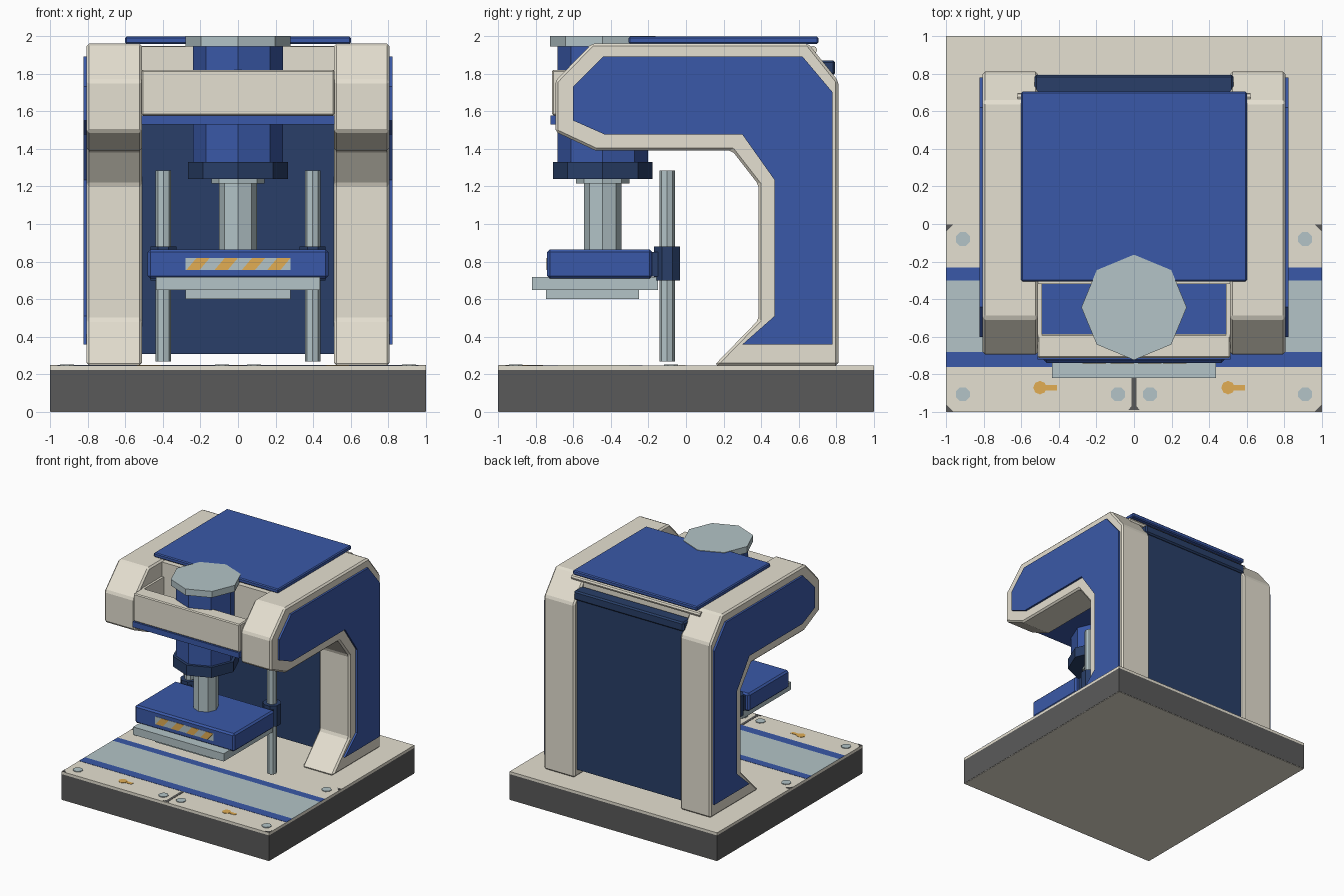
import bpy, bmesh, math

if "Cube" in bpy.data.objects:
    bpy.data.objects.remove(bpy.data.objects["Cube"])


def material(name, r, g, b):
    m = bpy.data.materials.new(name)
    lin = [((c / 255 + 0.055) / 1.055) ** 2.4 for c in (r, g, b)]
    m.diffuse_color = (*lin, 1)
    m.use_nodes = True
    m.node_tree.nodes["Principled BSDF"].inputs["Base Color"].default_value = m.diffuse_color
    return m


CREAM = material("cream paint", 229, 224, 209)
BLUE = material("blue paint", 58, 89, 168)
NAVY = material("navy paint", 41, 63, 104)
STEEL = material("pale steel", 179, 196, 199)
DARK = material("dark grey", 90, 90, 90)
OCHRE = material("ochre paint", 226, 174, 84)


def prism(name, pts, lo, hi, axis, mat, bevel=0.0):
    """Extrude a 2D outline along an axis: x uses (y,z), y uses (x,z), z uses (x,y)."""
    place = {"x": lambda p, h: (h, p[0], p[1]),
             "y": lambda p, h: (p[0], h, p[1]),
             "z": lambda p, h: (p[0], p[1], h)}[axis]
    bm = bmesh.new()
    a = [bm.verts.new(place(p, lo)) for p in pts]
    b = [bm.verts.new(place(p, hi)) for p in pts]
    bm.faces.new(a)
    bm.faces.new(b)
    n = len(pts)
    for i in range(n):
        j = (i + 1) % n
        bm.faces.new((a[i], a[j], b[j], b[i]))
    bmesh.ops.recalc_face_normals(bm, faces=bm.faces)
    me = bpy.data.meshes.new(name)
    bm.to_mesh(me)
    bm.free()
    me.materials.append(mat)
    ob = bpy.data.objects.new(name, me)
    bpy.context.collection.objects.link(ob)
    if bevel:
        mod = ob.modifiers.new("edge", "BEVEL")
        mod.width = bevel
        mod.segments = 1
        mod.limit_method = "ANGLE"
    return ob


def box(name, x0, x1, y0, y1, z0, z1, mat, bevel=0.0):
    return prism(name, [(x0, y0), (x1, y0), (x1, y1), (x0, y1)], z0, z1, "z", mat, bevel)


def ring(cx, cy, r, n=8, turn=0.0):
    return [(cx + r * math.cos(turn + math.tau * i / n),
             cy + r * math.sin(turn + math.tau * i / n)) for i in range(n)]


def post(name, x, y, r, z0, z1, mat, n=8, turn=0.0, bevel=0.0):
    return prism(name, ring(x, y, r, n, turn), z0, z1, "z", mat, bevel)


# Base: cream underside, dark slab, cream floor plate
box("base_underside", -0.998, 0.998, -0.998, 0.998, 0, 0.006, CREAM)
box("base_slab", -1, 1, -1, 1, 0.004, 0.225, DARK)
box("floor_plate", -1, 1, -1, 1, 0.225, 0.248, CREAM)

# Floor bands
box("steel_band", -1, 1, -0.68, -0.30, 0.246, 0.250, STEEL)
box("blue_band_rear", -1, 1, -0.30, -0.23, 0.246, 0.250, BLUE)
box("blue_band_front", -1, 1, -0.76, -0.68, 0.246, 0.250, BLUE)

# Gap between the front plates, worn corners, bolts and keyholes
box("plate_gap", -0.012, 0.012, -0.99, -0.76, 0.246, 0.250, DARK)
prism("gap_chip", [(-0.03, -0.99), (0.03, -0.99), (0, -0.95)], 0.246, 0.2505, "z", DARK)
for s in (-1, 1):
    for y, d in ((-0.998, 1), (-0.002, -1)):
        prism("corner_chip", [(s * 0.998, y), (s * 0.96, y), (s * 0.998, y + d * 0.038)],
              0.246, 0.251, "z", DARK)
    for x, y in ((0.91, -0.08), (0.91, -0.905), (0.085, -0.905)):
        post("floor_bolt", s * x, y, 0.04, 0.246, 0.254, STEEL, 8, math.pi / 8)
    post("keyhole_round", s * 0.5, -0.87, 0.036, 0.246, 0.251, OCHRE)
    box("keyhole_slot", s * 0.5, s * 0.5 + 0.09, -0.885, -0.855, 0.246, 0.2505, OCHRE)

# C-shaped side frames with inset blue side panels
FRAME = [(-0.695, 1.76), (-0.50, 1.96), (0.65, 1.96), (0.81, 1.76), (0.81, 0.248),
         (0.15, 0.248), (0.385, 0.49), (0.385, 1.21), (0.245, 1.39), (-0.48, 1.39),
         (-0.695, 1.49)]
PANEL = [(-0.60, 1.73), (-0.44, 1.89), (0.62, 1.89), (0.78, 1.70), (0.78, 0.36),
         (0.30, 0.36), (0.47, 0.51), (0.47, 1.235), (0.30, 1.475), (-0.43, 1.475),
         (-0.60, 1.55)]
for s in (-1, 1):
    prism("side_frame", FRAME, s * 0.51, s * 0.805, "x", CREAM, 0.014)
    prism("side_panel", PANEL, s * 0.79, s * 0.822, "x", BLUE)

# Rear body between the frames
box("rear_body", -0.512, 0.512, 0.40, 0.775, 0.31, 1.80, NAVY)
box("rear_lip", -0.53, 0.53, 0.68, 0.793, 1.79, 1.87, NAVY, 0.012)
prism("hinge_rod", ring(0.675, 1.925, 0.022), -0.62, 0.62, "x", CREAM)

# Head: housing, open front tray, roof
box("head_housing", -0.512, 0.512, -0.32, 0.68, 1.57, 1.945, CREAM)
box("tray_floor", -0.512, 0.512, -0.72, 0.42, 1.53, 1.578, BLUE)
box("front_bar", -0.512, 0.512, -0.712, -0.585, 1.578, 1.82, CREAM, 0.008)
for s in (-1, 1):
    box("tray_cheek", s * 0.49, s * 0.512, -0.60, -0.31, 1.57, 1.82, CREAM)
box("roof", -0.60, 0.60, -0.305, 0.705, 1.958, 1.996, BLUE, 0.008)

# Press cylinder and ram
CY = -0.443
post("cylinder_cap", 0, CY, 0.28, 1.945, 2.0, STEEL)
post("cylinder_body", 0, CY, 0.24, 1.33, 1.945, BLUE)
post("cylinder_collar", 0, CY, 0.265, 1.24, 1.33, NAVY)
post("ram_flange", 0, CY, 0.142, 1.215, 1.24, STEEL)
post("ram_rod", 0, CY, 0.10, 0.85, 1.22, STEEL)

# Moving block with die plates
box("press_block", -0.48, 0.48, -0.738, -0.18, 0.71, 0.865, BLUE, 0.014)
box("upper_die", -0.437, 0.437, -0.82, -0.15, 0.65, 0.718, STEEL)
box("lower_die", -0.28, 0.28, -0.745, -0.25, 0.60, 0.65, STEEL)

# Hazard strip
box("hazard_strip", -0.28, 0.28, -0.740, -0.734, 0.755, 0.82, STEEL)
for x in (-0.275, -0.125, 0.02, 0.155):
    prism("hazard_stripe", [(x, 0.755), (x + 0.07, 0.755), (x + 0.125, 0.82), (x + 0.055, 0.82)],
          -0.742, -0.736, "y", OCHRE)

# Guide rods and bushings
for s in (-1, 1):
    post("guide_rod", s * 0.397, -0.10, 0.041, 0.27, 1.285, STEEL)
    post("guide_bushing", s * 0.397, -0.10, 0.075, 0.70, 0.88, NAVY, 8, math.pi / 8)
    box("bushing_arm", s * 0.397 - 0.05, s * 0.397 + 0.05, -0.20, -0.10, 0.72, 0.85, NAVY)
